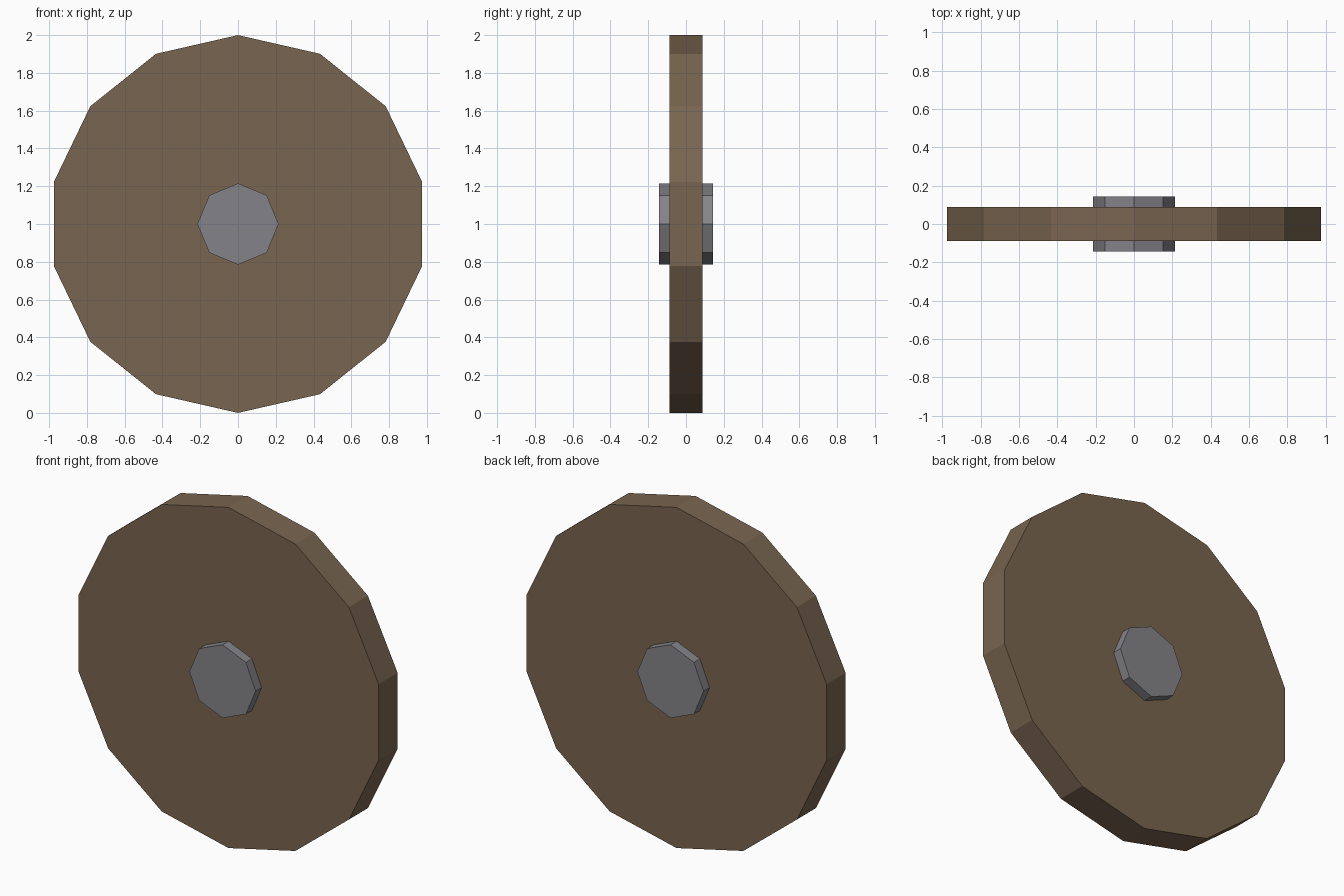
import bpy
import math

if "Cube" in bpy.data.objects:
    bpy.data.objects.remove(bpy.data.objects["Cube"])


def material(name, color):
    mat = bpy.data.materials.new(name)
    mat.diffuse_color = color
    mat.use_nodes = True
    mat.node_tree.nodes["Principled BSDF"].inputs["Base Color"].default_value = mat.diffuse_color
    return mat


def disc(name, sides, radius, width, mat):
    # Flat-shaded prism with its axle along y and a corner pointing straight up
    bpy.ops.mesh.primitive_cylinder_add(
        vertices=sides, radius=radius, depth=width,
        location=(0, 0, 1), rotation=(math.pi / 2, 0, 0))
    obj = bpy.context.object
    obj.name = name
    obj.data.materials.append(mat)
    bpy.ops.object.transform_apply(location=False, rotation=True, scale=True)
    return obj


wood = material("brown_wood", (0.19, 0.13, 0.08, 1))
metal = material("grey_metal", (0.23, 0.23, 0.25, 1))

# Wooden wheel disc
disc("wheel_disc", 14, 1.0, 0.176, wood)

# Metal hub passing through the wheel, proud on both faces
disc("hub", 8, 0.215, 0.288, metal)
